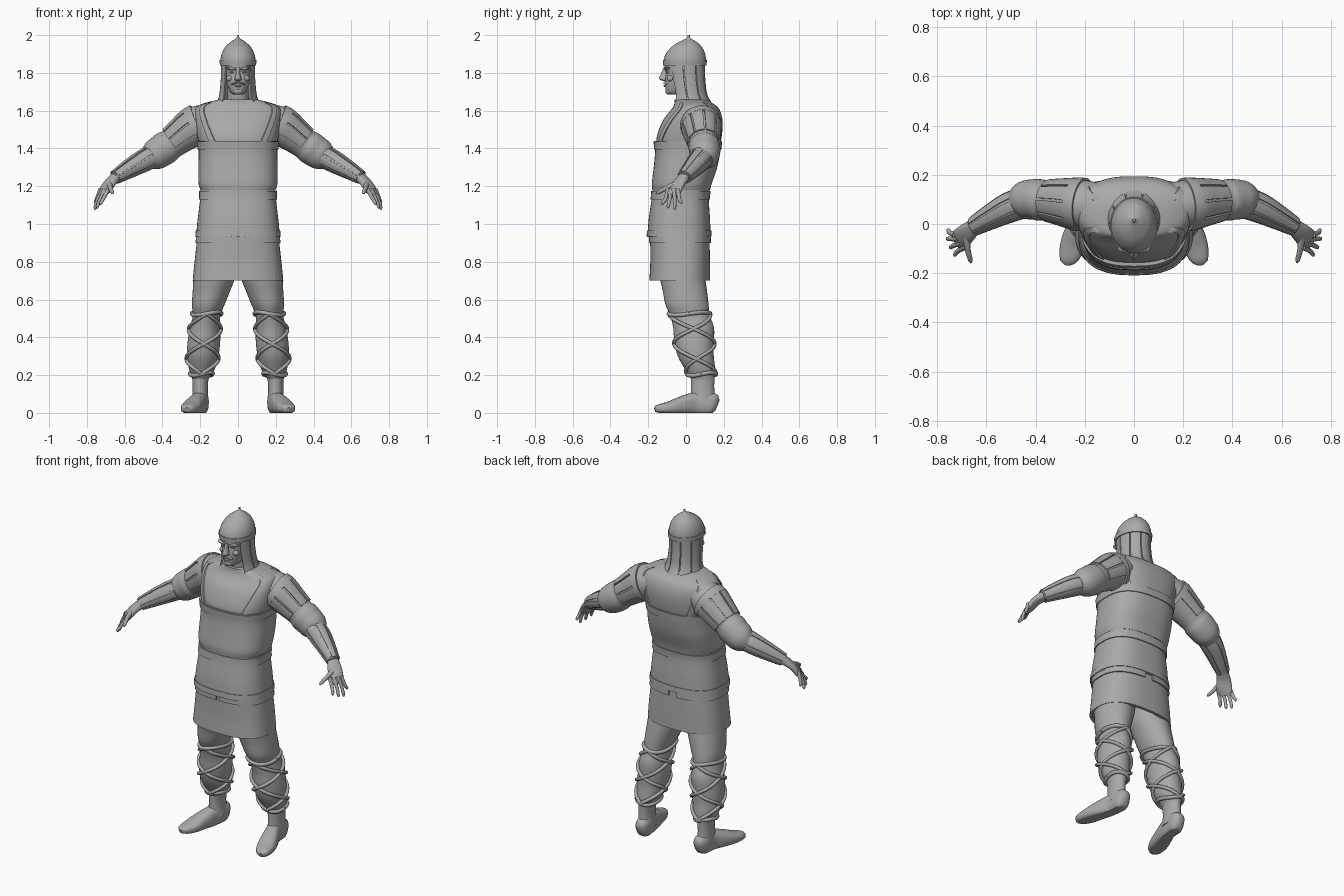
import bpy, bmesh, math
from mathutils import Vector, Matrix

PI = math.pi
old = bpy.data.objects.get("Cube")
if old:
    bpy.data.objects.remove(old)

grey = bpy.data.materials.new("plain_grey")
grey.use_nodes = True
COLOUR = (0.4, 0.4, 0.4, 1)
grey.diffuse_color = COLOUR
grey.node_tree.nodes["Principled BSDF"].inputs["Base Color"].default_value = COLOUR


def finish(name, data, mirror=False):
    ob = bpy.data.objects.new(name, data)
    bpy.context.collection.objects.link(ob)
    data.materials.append(grey)
    if mirror:
        ob.modifiers.new("Mirror", "MIRROR").use_clip = False
    if ob.type == "MESH":
        bpy.ops.object.select_all(action="DESELECT")
        ob.select_set(True)
        bpy.context.view_layer.objects.active = ob
        bpy.ops.object.shade_smooth_by_angle(angle=math.radians(42))
    return ob


def sample(keys, s):
    """Smooth interpolation of rows whose first value is the parameter."""
    n = len(keys)
    i = max(0, min(n - 2, sum(k[0] <= s for k in keys) - 1))

    def slope(j, c):
        a, b = keys[max(j - 1, 0)], keys[min(j + 1, n - 1)]
        return (b[c] - a[c]) / (b[0] - a[0])
    k0, k1 = keys[i], keys[i + 1]
    h = k1[0] - k0[0]
    t = (s - k0[0]) / h
    return [k0[c] * (1 + 2*t) * (1-t)**2 + slope(i, c) * h * t * (1-t)**2
            + k1[c] * t*t * (3 - 2*t) + slope(i + 1, c) * h * t*t * (t-1)
            for c in range(1, 5)]


def surface(axis, keys, power=2.0, upright=False):
    """Elliptic tube: rows are (position on axis, two other centre coords, radius a, radius b)."""
    def centre(s):
        v = sample(keys, s)[:2]
        v.insert(axis, s)
        return Vector(v)

    def point(u, s, off=0.0):
        ra, rb = sample(keys, s)[2:]
        if upright:
            a, b = Vector((1, 0, 0)), Vector((0, 1, 0))
        else:
            t = (centre(s + 0.004) - centre(s - 0.004)).normalized()
            a = Vector((0, 0, 1)).cross(t).normalized()
            b = t.cross(a)
        c, d = math.cos(u), math.sin(u)
        p = centre(s) + a * math.copysign(abs(c) ** (2 / power), c) * (ra + off) \
            + b * math.copysign(abs(d) ** (2 / power), d) * (rb + off)
        p.z = max(p.z, 0)
        return p
    point.span = (keys[0][0], keys[-1][0])
    return point


def skin(name, f, s=None, u=None, off=0.0, thick=0.0, nu=40, ns=20, slant=0.0,
         caps=False, mirror=False):
    """Cover part of a surface; thick folds the borders inward like a plate."""
    s0, s1 = s or f.span
    closed = u is None
    u0, u1 = u or (0, 2 * PI)
    b = 1 if thick else 0
    bm = bmesh.new()
    grid = []
    for j in range(-b, ns + 1 + b):
        row = []
        sj = s0 + (s1 - s0) * min(max(j, 0), ns) / ns
        cols = range(nu) if closed else range(-b, nu + 1 + b)
        for i in cols:
            edge = j in (-1, ns + 1) or (not closed and i in (-1, nu + 1))
            ui = u0 + (u1 - u0) * min(max(i, 0), nu) / nu + slant * (sj - s0)
            row.append(bm.verts.new(f(ui, sj, off - thick if edge else off)))
        grid.append(row)
    for r0, r1 in zip(grid, grid[1:]):
        m = len(r0)
        for i in range(m if closed else m - 1):
            k = (i + 1) % m
            bm.faces.new((r0[i], r0[k], r1[k], r1[i]))
    if caps:
        bm.faces.new(grid[0][::-1])
        bm.faces.new(grid[-1])
    bmesh.ops.remove_doubles(bm, verts=bm.verts, dist=0.00005)
    me = bpy.data.meshes.new(name)
    bm.to_mesh(me)
    bm.free()
    return finish(name, me, mirror)


def blob(name, loc, size, tilt=0.0, mirror=False):
    bm = bmesh.new()
    mat = Matrix.Translation(loc) @ Matrix.Rotation(tilt, 4, "Y") @ Matrix.Diagonal((*size, 1))
    bmesh.ops.create_uvsphere(bm, u_segments=20, v_segments=12, radius=1, matrix=mat)
    me = bpy.data.meshes.new(name)
    bm.to_mesh(me)
    bm.free()
    return finish(name, me, mirror)


def cord(name, points, radius):
    cu = bpy.data.curves.new(name, "CURVE")
    cu.dimensions = "3D"
    cu.bevel_depth = radius
    cu.bevel_resolution = 2
    for side in (1, -1):
        sp = cu.splines.new("POLY")
        sp.points.add(len(points) - 1)
        for q, p in zip(sp.points, points):
            q.co = (p.x * side, p.y, p.z, 1)
    return finish(name, cu)


# Tunic, chest wrap, belt, coat and skirt
yoke = surface(2, [(1.40, 0, .01, .2, .165), (1.46, 0, .017, .215, .172), (1.55, 0, .036, .228, .157),
                   (1.61, 0, .05, .225, .125), (1.635, 0, .043, .195, .105), (1.66, 0, .02, .1, .08)], 2.6, True)
chest = surface(2, [(1.18, 0, -.025, .198, .153), (1.21, 0, -.023, .208, .158), (1.3, 0, -.003, .21, .168),
                    (1.38, 0, .008, .208, .172), (1.44, 0, .01, .213, .177)], 2.6, True)
coat = surface(2, [(.93, 0, -.037, .223, .168), (1.03, 0, -.035, .213, .162), (1.14, 0, -.03, .2, .151),
                   (1.2, 0, -.024, .2, .153)], 2.6, True)
skirt = surface(2, [(.7, 0, -.033, .24, .161), (.8, 0, -.031, .23, .158), (.94, 0, -.033, .214, .157)], 2.6, True)
skin("tunic_yoke", yoke, nu=64, caps=True)
skin("chest_wrap", chest, thick=.012, nu=64)
skin("chest_top_trim", chest, s=(1.395, 1.437), off=.005, thick=.008, nu=64, ns=4)
skin("belt", coat, s=(1.13, 1.175), off=.006, thick=.012, nu=64, ns=4)
skin("coat", coat, s=(.93, 1.18), thick=.01, nu=64)
skin("coat_hem", coat, s=(.935, .965), off=.004, thick=.006, nu=64, ns=3)
for side in (-1, 1):
    skin("hem_flap", skirt, s=(.9, .94), u=(-PI/2 + side*.02, -PI/2 + side*PI*.98)[::side],
         off=.007, thick=.012, nu=32, ns=3)
skin("skirt", skirt, thick=.018, nu=64, ns=10)
skin("skirt_lining", skirt, off=-.018, nu=64, ns=10)

# Shoulder straps front and back
skin("front_strap", yoke, s=(1.42, 1.643), u=(-1.1, -.9), slant=1.9, off=.006, thick=.009, nu=6, mirror=True)
skin("back_strap", yoke, s=(1.42, 1.643), u=(.9, 1.1), slant=-1.9, off=.006, thick=.009, nu=6, mirror=True)

# Arms, with strips on the sleeve and splints on the bracer
sleeve = surface(0, [(.12, .07, 1.56, .09, .08), (.22, .08, 1.52, .1, .103), (.30, .09, 1.465, .088, .09),
                     (.36, .096, 1.42, .078, .081), (.375, .097, 1.41, .084, .087), (.41, .1, 1.385, .082, .085),
                     (.45, .096, 1.36, .076, .078), (.485, .088, 1.34, .054, .054)])
forearm = surface(0, [(.4, .1, 1.385, .058, .056), (.5, .07, 1.335, .058, .055), (.58, .03, 1.29, .047, .045),
                      (.655, -.012, 1.245, .034, .032)])
skin("sleeve", sleeve, ns=32, caps=True, mirror=True)
skin("armhole_trim", sleeve, s=(.205, .235), off=.009, thick=.02, ns=4, mirror=True)
for k in range(6):
    a = -.45 + k * .68
    skin("sleeve_strip", sleeve, s=(.235, .345), u=(a, a + .58), off=.008, thick=.012, nu=6, ns=10, mirror=True)
skin("bracer", forearm, caps=True, mirror=True)
for k in range(7):
    a = PI/2 + (k - .4) * 2 * PI / 7
    skin("bracer_splint", forearm, s=(.46, .65), u=(a, a + .7), off=.005, thick=.008, nu=5, ns=8, mirror=True)

# Hands
palm = surface(0, [(.64, -.003, 1.255, .03, .027), (.68, -.037, 1.215, .04, .021),
                   (.705, -.06, 1.175, .043, .018), (.722, -.07, 1.15, .036, .012)], 2.3)
skin("palm", palm, nu=24, ns=10, caps=True, mirror=True)
TIPS = [(.755, -.025, 1.105), (.757, -.06, 1.075), (.745, -.095, 1.083), (.728, -.125, 1.1)]
for k, (x, y, z) in enumerate(TIPS):
    kx, ky = .728 - .014 * k, -.044 - .017 * k
    finger = surface(2, [(z, x, y, .003, .003), (z + .008, x, y, .008, .008),
                         (1.13, (kx + x) / 2 + .008, (ky + y) / 2, .0095, .0095), (1.185, kx, ky, .011, .011)])
    skin("finger", finger, nu=12, ns=12, caps=True, mirror=True)
thumb = surface(1, [(-.158, .662, 1.16, .003, .003), (-.15, .664, 1.165, .009, .009),
                    (-.1, .676, 1.192, .012, .013), (-.04, .68, 1.215, .018, .018)])
skin("thumb", thumb, nu=12, ns=12, caps=True, mirror=True)

# Legs, cross bindings and boots
leg = surface(2, [(.17, .2, .09, .04, .058), (.2, .195, .083, .052, .07), (.23, .191, .075, .068, .08),
                  (.3, .187, .052, .083, .095), (.38, .18, .043, .086, .105), (.45, .175, .04, .08, .108),
                  (.52, .166, .02, .073, .105), (.57, .158, .006, .086, .114), (.64, .142, -.005, .098, .117),
                  (.72, .125, -.018, .11, .12), (.86, .108, -.02, .105, .118)], 2, True)
skin("trouser_leg", leg, ns=50, caps=True, mirror=True)
for start in (PI/2, -PI/2):
    for way in (1, -1):
        cord("leg_binding", [leg(start + way * 2 * PI * t / 48, .205 + .32 * t / 48, .005) for t in range(49)], .01)
for z in (.205, .525):
    cord("binding_ring", [leg(2 * PI * t / 32, z + .008 * math.sin(4 * PI * t / 32), .005) for t in range(33)], .011)
shaft = surface(2, [(.05, .198, .09, .045, .07), (.12, .2, .088, .04, .062), (.2, .198, .088, .043, .063)], 2, True)
skin("boot_shaft", shaft, ns=10, caps=True, mirror=True)
foot = surface(1, [(-.165, .27, .016, .014, .012), (-.15, .268, .021, .034, .021), (-.09, .25, .027, .051, .033),
                   (-.02, .228, .04, .049, .048), (.05, .205, .05, .042, .06), (.13, .197, .05, .042, .06),
                   (.155, .196, .045, .034, .05), (.167, .196, .04, .018, .03)], 2.5)
skin("boot_foot", foot, ns=28, caps=True, mirror=True)

# Head and face
neck = surface(2, [(1.62, 0, .03, .065, .068), (1.68, 0, .015, .056, .06), (1.76, 0, .01, .056, .06)], 2, True)
skin("neck", neck, ns=6)
head = surface(2, [(1.685, 0, -.055, .024, .035), (1.695, 0, -.045, .038, .058), (1.73, 0, -.025, .056, .085),
                   (1.77, 0, -.015, .066, .095), (1.8, 0, -.012, .07, .094), (1.83, 0, -.012, .074, .102),
                   (1.87, 0, -.012, .078, .1)], 2.3, True)
skin("head", head, caps=True)
nose = surface(2, [(1.757, 0, -.11, .008, .01), (1.763, 0, -.117, .018, .02), (1.772, 0, -.118, .017, .025),
                   (1.8, 0, -.11, .01, .02), (1.83, 0, -.106, .011, .012)], 2, True)
skin("nose", nose, nu=20, ns=16, caps=True)
blob("brow", (.034, -.1, 1.823), (.032, .016, .008), tilt=-.15, mirror=True)
blob("eye", (.031, -.096, 1.803), (.013, .009, .006), mirror=True)
blob("cheekbone", (.043, -.083, 1.772), (.02, .018, .016), tilt=.4, mirror=True)
blob("moustache", (.017, -.108, 1.746), (.021, .012, .006), tilt=.35, mirror=True)
blob("lower_lip", (0, -.11, 1.73), (.018, .009, .005))
blob("chin", (0, -.092, 1.703), (.026, .018, .018))

# Helmet with rim, spike and neck guard
helmet = surface(2, [(1.84, 0, -.006, .092, .111), (1.87, 0, -.006, .093, .112), (1.905, 0, -.002, .085, .102),
                     (1.94, 0, .004, .066, .078), (1.965, 0, .01, .038, .045), (1.978, 0, .013, .018, .02),
                     (1.985, 0, .014, .008, .008), (2.0, 0, .015, .006, .006)], 2, True)
skin("helmet", helmet, ns=36, caps=True)
skin("helmet_rim", helmet, s=(1.84, 1.867), off=.004, thick=.012, ns=3)
guard = surface(2, [(1.642, 0, .022, .112, .115), (1.68, 0, .014, .1, .1), (1.77, 0, .0, .091, .102),
                    (1.85, 0, -.005, .089, .107)], 2, True)
skin("guard_lining", guard, u=(-.72, PI + .72), off=-.009, ns=10)
STEP = (PI + 1.5) / 7
for k in range(7):
    a = -.75 + k * STEP
    skin("guard_strip", guard, u=(a + .03, a + STEP - .03), thick=.01, nu=8, ns=10, mirror=False)
